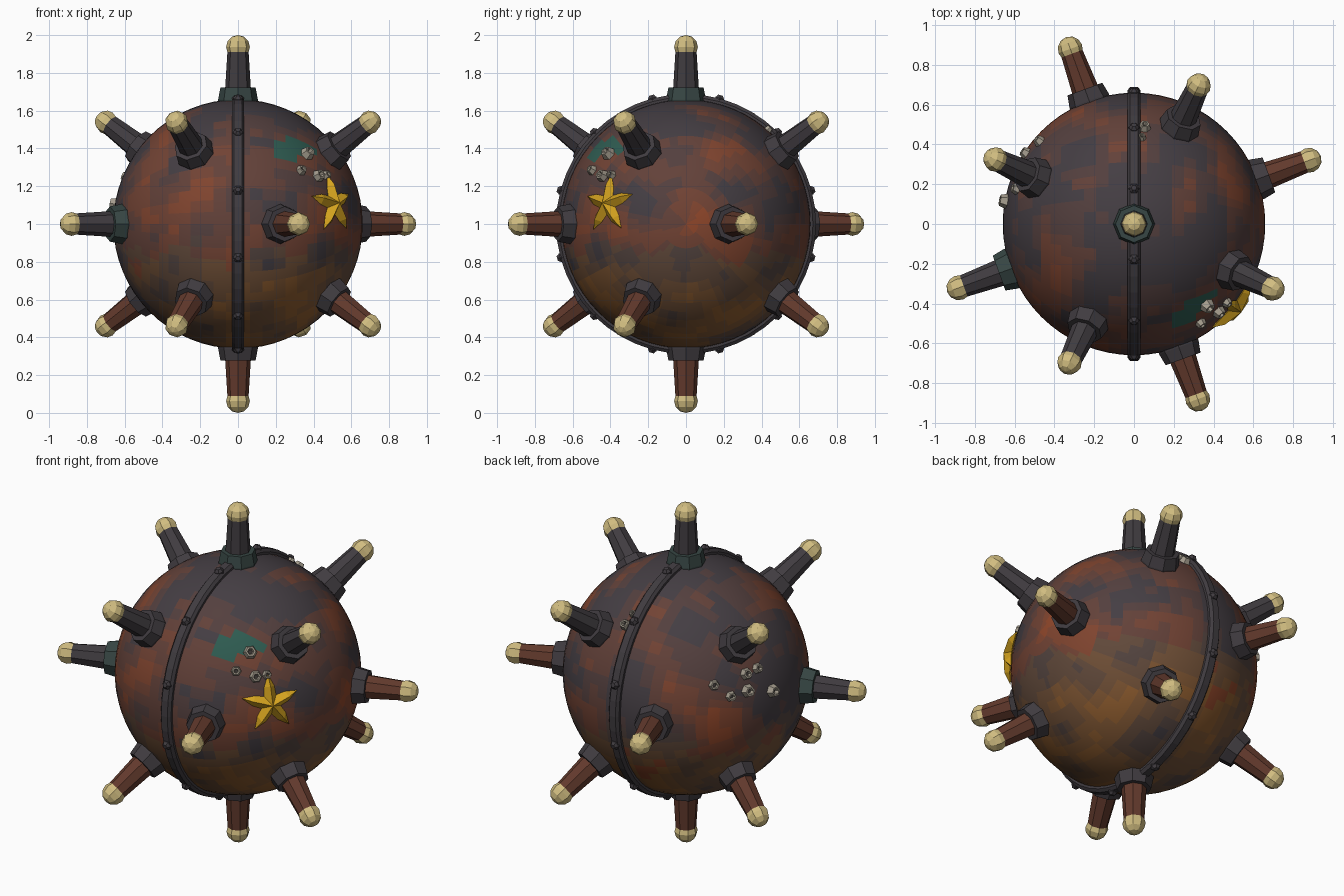
import bpy, bmesh, math
from math import sin, cos, pi, radians
from mathutils import Vector, Matrix, noise

if "Cube" in bpy.data.objects:
    bpy.data.objects.remove(bpy.data.objects["Cube"])

C = Vector((0, 0, 1))      # hull centre
R = 0.66                   # hull radius


def mat(name, r, g, b):
    m = bpy.data.materials.new(name)
    m.diffuse_color = [(c / 255) ** 2.2 for c in (r, g, b)] + [1]
    m.use_nodes = True
    m.node_tree.nodes["Principled BSDF"].inputs["Base Color"].default_value = m.diffuse_color
    return m


def finish(name, bm, mats, smooth=False):
    bmesh.ops.recalc_face_normals(bm, faces=bm.faces)
    for f in bm.faces:
        f.smooth = smooth
    me = bpy.data.meshes.new(name)
    bm.to_mesh(me)
    bm.free()
    for m in mats:
        me.materials.append(m)
    ob = bpy.data.objects.new(name, me)
    bpy.context.collection.objects.link(ob)
    return ob


def lathe(bm, profile, n, M, idx=0):
    """Spin (radius, height) points about local z; returns the end cap."""
    rings = [[bm.verts.new(M @ Vector((r * cos(2 * pi * i / n), r * sin(2 * pi * i / n), h)))
              for i in range(n)] for r, h in profile]
    for a, b in zip(rings, rings[1:]):
        for i in range(n):
            j = (i + 1) % n
            bm.faces.new((a[i], a[j], b[j], b[i])).material_index = idx
    bm.faces.new(rings[0][::-1]).material_index = idx
    cap = bm.faces.new(rings[-1])
    cap.material_index = idx
    return cap


def outward(d):
    """Frame at the hull centre whose z axis points along d."""
    return Matrix.Translation(C) @ d.to_track_quat('Z', 'Y').to_matrix().to_4x4()


def seen_from(az, u, v, el=radians(25)):
    """Direction to a hull point at offset (u, v) as seen from azimuth az."""
    fwd = Vector((cos(az) * cos(el), sin(az) * cos(el), sin(el)))
    right = Vector((-sin(az), cos(az), 0))
    w = math.sqrt(R * R - u * u - v * v)
    return (fwd * w + right * u + fwd.cross(right) * v).normalized()


FRONT, BACK = radians(-55), radians(125)
iron = mat("iron", 66, 62, 66)
brown = mat("rusty_brown", 98, 60, 48)
teal = mat("verdigris", 50, 92, 82)
cream = mat("cream", 208, 188, 128)
yellow = mat("yellow", 212, 162, 36)
shell = mat("shell", 165, 157, 142)
hole = mat("shell_hole", 60, 56, 54)

# hull: two hemispheres' worth of sphere with poles on x, mottled with rust
STEPS = 6
hull_mats = []
for k in range(STEPS):
    t = k / (STEPS - 1)
    for tag, rust in (("rust", (142, 72, 46)), ("ochre", (140, 92, 50))):
        hull_mats.append(mat(f"{tag}_{k}", *[a + (b - a) * t for a, b in zip((70, 64, 69), rust)]))
hull_mats.append(teal)
bm = bmesh.new()
bmesh.ops.create_uvsphere(bm, u_segments=64, v_segments=32, radius=R,
                          matrix=Matrix.Translation(C) @ Matrix.Rotation(pi / 2, 4, 'Y'))
patch = seen_from(FRONT, 0.0, 0.14)
for f in bm.faces:
    d = (f.calc_center_median() - C).normalized()
    n = noise.noise(d * 2.6 + Vector((3, 1, 7))) + 0.5 * noise.noise(d * 6)
    t = min(max(0.42 + 0.75 * n - 0.3 * d.z, 0), 1)
    f.material_index = 2 * round(t * (STEPS - 1)) + (d.z + 0.4 * n < -0.25)
    off = d - patch
    if (off.xy.length / 0.2) ** 2 + (off.z / 0.1) ** 2 < 1:
        f.material_index = 2 * STEPS
finish("hull", bm, hull_mats, True)

# seam band around the x = 0 plane
bm = bmesh.new()
prof = [(-.033, .64), (-.033, .672), (-.02, .688), (.02, .688), (.033, .672), (.033, .64)]
N = 48
rings = [[bm.verts.new(C + Vector((x, r * cos(2 * pi * i / N), r * sin(2 * pi * i / N))))
          for x, r in prof] for i in range(N)]
for i in range(N):
    a, b = rings[i], rings[(i + 1) % N]
    for k in range(len(prof)):
        j = (k + 1) % len(prof)
        bm.faces.new((a[k], a[j], b[j], b[k]))
finish("seam_band", bm, [iron])

# rivets on the band
bm = bmesh.new()
for k in range(12):
    a = radians(15 + 30 * k)
    lathe(bm, [(.027, .67), (.027, .69), (.014, .706)], 6, outward(Vector((0, cos(a), sin(a)))))
finish("band_rivets", bm, [iron])

# horns: poles, equator ring, and two rings at 35 degrees
horns = [(0, 90), (0, -90)]
for k in range(4):
    horns += [(20 + 90 * k, 0), (65 + 90 * k, 35), (65 + 90 * k, -35)]
collars, rods, tips = bmesh.new(), bmesh.new(), bmesh.new()
for az, el in horns:
    a, e = radians(az), radians(el)
    M = outward(Vector((cos(a) * cos(e), sin(a) * cos(e), sin(e))))
    lathe(collars, [(.105, .60), (.105, .66), (.093, .722)], 8, M,
          int(el == 90 or (az, el) == (200, 0)))
    lathe(rods, [(.069, .70), (.055, .93)], 8, M, int(el <= 0 and (az, el) != (200, 0)))
    bmesh.ops.create_uvsphere(tips, u_segments=8, v_segments=6, radius=.063,
                              matrix=M @ Matrix.Translation((0, 0, .937)))
finish("horn_collars", collars, [iron, mat("tarnished_iron", 58, 72, 70)])
finish("horn_rods", rods, [iron, brown])
finish("horn_tips", tips, [cream])

# barnacle clusters: (viewing side, u, v, size)
bm = bmesh.new()
for az, u, v, s in [
        (FRONT, .065, .105, 1), (FRONT, -.01, .005, .75), (FRONT, .095, -.025, .9), (FRONT, .155, -.015, .7),
        (BACK, .38, .02, .8), (BACK, .32, -.01, .9), (BACK, .15, -.07, .8), (BACK, .24, -.13, .8),
        (BACK, .33, -.10, 1), (BACK, .46, -.10, 1), (BACK, -.32, .25, .85), (BACK, -.28, .31, .6)]:
    M = outward(seen_from(az, u, v)) @ Matrix.Translation((0, 0, R)) @ Matrix.Scale(s, 4)
    lathe(bm, [(.042, -.015), (.028, .034), (.018, .034), (.012, .012)], 6, M).material_index = 1
finish("barnacles", bm, [shell, hole])

# starfish draped over the hull, ridged arms
bm = bmesh.new()
c = seen_from(FRONT, .175, -.17)
east = Vector((0, 0, 1)).cross(c).normalized()
north = c.cross(east)


def drape(r, a, h):
    p = c * R + east * (r * cos(a)) + north * (r * sin(a))
    return bm.verts.new(C + p.normalized() * (R + h))


mid, under = drape(0, 0, .048), drape(0, 0, -.02)
arms = []
for k in range(5):
    a = radians(92 + 72 * k)
    arms.append([drape(.056, a - pi / 5, .004), drape(.10, a - .29, .006), drape(.165, a, .008),
                 drape(.10, a + .29, .006), drape(.10, a, .036)])
for k in range(5):
    valley, right, tip, left, ridge = arms[k]
    nxt = arms[(k + 1) % 5][0]
    for vs in ((mid, valley, right, ridge), (ridge, right, tip), (ridge, tip, left), (mid, ridge, left, nxt),
               (under, right, valley), (under, tip, right), (under, left, tip), (under, nxt, left)):
        bm.faces.new(vs)
finish("starfish", bm, [yellow])
